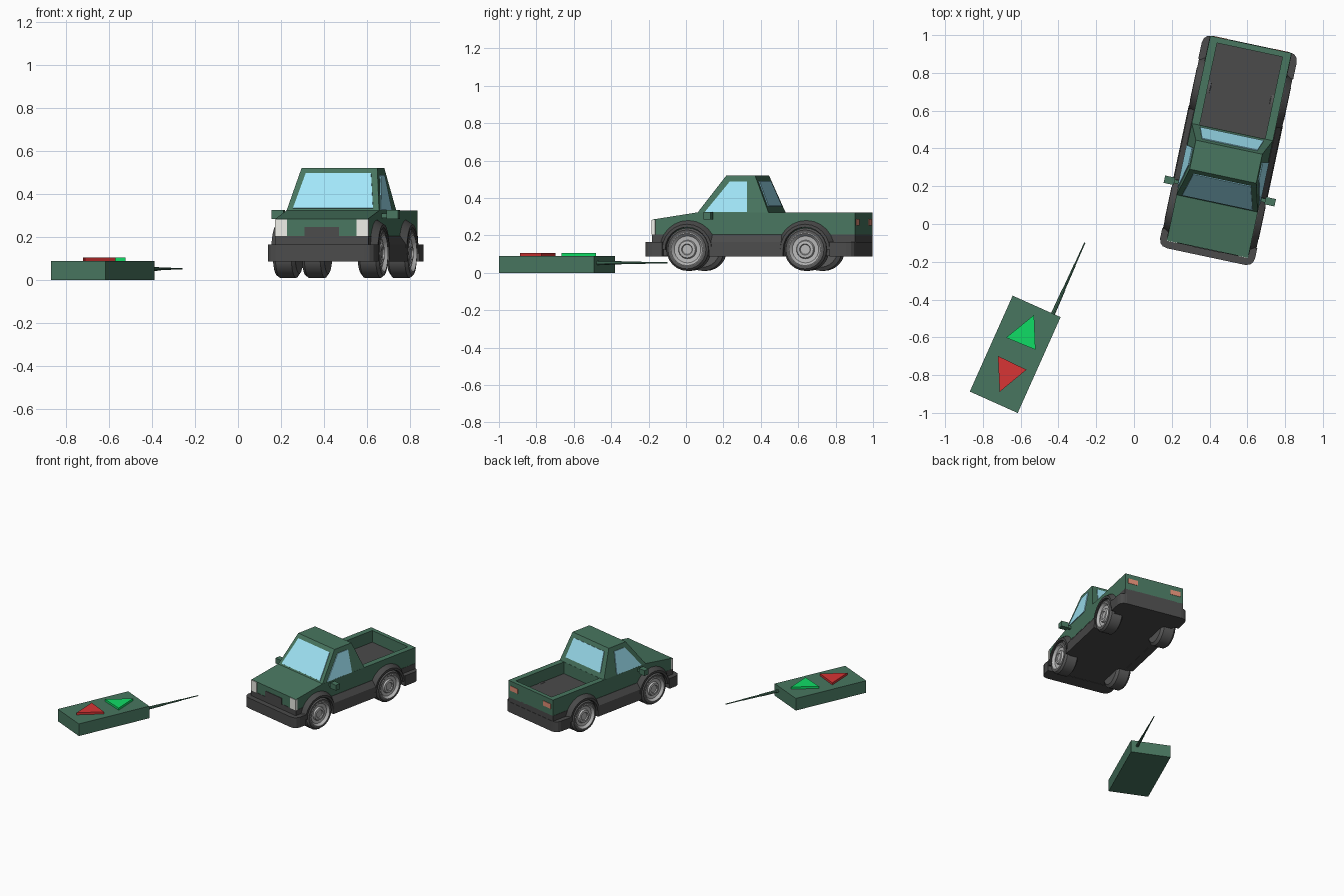
import bpy, bmesh
from math import radians, pi
from mathutils import Matrix, Vector

if "Cube" in bpy.data.objects:
    bpy.data.objects.remove(bpy.data.objects["Cube"])

def material(name, r, g, b):
    m = bpy.data.materials.new(name)
    m.diffuse_color = (r, g, b, 1)
    m.use_nodes = True
    m.node_tree.nodes["Principled BSDF"].inputs["Base Color"].default_value = m.diffuse_color
    return m

GREEN = material("dark_green", .065, .18, .115)
DARK = material("dark_grey", .07, .07, .07)
TYRE = material("tyre_grey", .10, .10, .10)
RIM = material("rim_grey", .48, .48, .48)
GLASS = material("light_blue_glass", .36, .80, .95)
WHITE = material("headlight_white", .85, .85, .80)
SALMON = material("tail_light", .75, .27, .18)
RED = material("button_red", .68, .035, .035)
LIME = material("button_green", .005, .72, .13)

def place(x, y, deg):
    return Matrix.Translation((x, y, 0)) @ Matrix.Rotation(radians(deg), 4, 'Z')

TRUCK = place(.50, .39, -12)
REMOTE = place(-.629, -.69, -24.1)

def finish(name, bm, mat, frame, smooth=False):
    bmesh.ops.recalc_face_normals(bm, faces=bm.faces)
    bm.transform(frame)
    me = bpy.data.meshes.new(name)
    bm.to_mesh(me)
    bm.free()
    me.materials.append(mat)
    if smooth:
        me.shade_smooth()
        me.set_sharp_from_angle(angle=radians(30))
    ob = bpy.data.objects.new(name, me)
    bpy.context.collection.objects.link(ob)
    return ob

def hull(name, pts, mat, frame=TRUCK):
    """Convex solid around the points."""
    bm = bmesh.new()
    for p in pts:
        bm.verts.new(p)
    bmesh.ops.convex_hull(bm, input=bm.verts)
    bmesh.ops.dissolve_limit(bm, angle_limit=.01, verts=bm.verts, edges=bm.edges)
    return finish(name, bm, mat, frame)

def box(name, x, y, z, mat, frame=TRUCK):
    return hull(name, [(a, b, c) for a in x for b in y for c in z], mat, frame)

def panel(name, pts, normal, mat):
    """Thin plate lying just proud of a face."""
    n = Vector(normal).normalized() * .005
    return hull(name, [Vector(p) + k * n for p in pts for k in (-1, 1)], mat)

def revolve(name, profile, mat, centre, angle=2 * pi, steps=24, closed=False):
    """Turn (radius, x) points about the x axis."""
    bm = bmesh.new()
    vs = [bm.verts.new((x, r, 0)) for r, x in profile]
    es = [bm.edges.new(p) for p in zip(vs, vs[1:])]
    if closed:
        es.append(bm.edges.new((vs[-1], vs[0])))
    bmesh.ops.spin(bm, geom=vs + es, axis=(1, 0, 0), cent=(0, 0, 0),
                   angle=angle, steps=steps)
    bmesh.ops.remove_doubles(bm, verts=bm.verts, dist=1e-5)
    if closed:
        bmesh.ops.holes_fill(bm, edges=bm.edges)
    return finish(name, bm, mat, TRUCK @ Matrix.Translation(centre), True)

# Lower body and hood
hull("hood_and_lower_body", [(u, v, z) for u in (-.22, .22) for v, z in
     ((-.535, .2), (-.535, .285), (-.29, .323), (.1, .323), (.1, .2))], GREEN)
box("chassis", (-.222, .222), (-.537, .573), (.09, .205), DARK)

# Cargo bed
box("bed_floor", (-.18, .18), (.1, .545), (.2, .236), DARK)
box("tailgate", (-.22, .22), (.543, .573), (.2, .323), GREEN)

# Cab
hull("cab", [(s * a, v, z) for s in (-1, 1) for a, v, z in
     ((.22, -.29, .32), (.18, -.14, .52), (.18, .017, .52), (.22, .1, .32))], GREEN)

def on_front(u, z):
    return (u, -.29 + .75 * (z - .32), z)

def on_rear(u, z):
    return (u, .1 - .415 * (z - .32), z)

panel("windshield", [on_front(s * u, z) for s in (-1, 1)
      for u, z in ((.19, .332), (.155, .495))], (0, -.2, .15), GLASS)
panel("rear_window", [on_rear(s * u, z) for s in (-1, 1)
      for u, z in ((.172, .355), (.15, .49))], (0, .2, .083), GLASS)

# Bumpers with rounded outer corners
def bumper(name, e, inner):
    pts = []
    for s in (-1, 1):
        plan = [(.257, inner), (.257, .53), (.25, .555), (.235, .569), (.21, .575)]
        pts += [(s * u, e * v, z) for u, v in plan for z in (.088, .165)]
    hull(name, pts, DARK)

bumper("front_bumper", -1, .475)
bumper("rear_bumper", 1, .44)
box("grille", (-.082, .082), (-.539, -.52), (.203, .248), DARK)

for s, side in ((-1, "left"), (1, "right")):
    # Side parts
    box(side + "_bed_rail", (s * .177, s * .22), (.09, .573), (.2, .323), GREEN)
    hull(side + "_sill", [(s * u, v, z) for v in (-.22, .185) for u, z in
         ((.2, .205), (.222, .205), (.25, .165), (.255, .088), (.2, .088))], DARK)
    panel(side + "_window", [(s * (.22 - .2 * (z - .32)), v, z) for v, z in
          ((-.248, .325), (-.119, .487), (-.025, .487), (-.018, .325))],
          (s, 0, .2), GLASS)
    box(side + "_mirror", (s * .245, s * .3), (-.24, -.2), (.285, .325), GREEN)
    box(side + "_mirror_arm", (s * .21, s * .25), (-.23, -.21), (.29, .31), GREEN)
    # Lights
    box(side + "_headlight", (s * .165, s * .222), (-.539, -.52), (.205, .283), WHITE)
    box(side + "_tail_light", (s * .125, s * .2), (.56, .576), (.252, .288), SALMON)
    # Wheels and arches
    for v, end in ((-.34, "front"), (.305, "rear")):
        tag = end + "_" + side
        c = (0, v, .125)
        revolve(tag + "_tyre", [(0, s * .148), (.095, s * .148), (.115, s * .163),
                (.115, s * .238), (.104, s * .252), (.088, s * .253), (.085, s * .235)],
                TYRE, c)
        revolve(tag + "_rim", [(.091, s * .252), (.086, s * .255), (.072, s * .238),
                (.05, s * .236), (.045, s * .248), (.03, s * .25), (.026, s * .243),
                (0, s * .243)], RIM, c)
        revolve(tag + "_wheel_arch", [(.119, s * .2), (.119, s * .253), (.135, s * .253),
                (.155, s * .222), (.155, s * .2)], DARK, c, pi, 12, True)

# Remote control
box("remote_case", (-.139, .139), (-.278, .278), (0, .09), GREEN, REMOTE)
for name, e, mat in (("forward_button", 1, LIME), ("reverse_button", -1, RED)):
    hull(name, [(u, e * v + .008, z) for z in (.085, .106) for u, v in
         ((.006, .223), (-.08, .053), (.088, .058))], mat, REMOTE)

# Telescopic antenna
for i, (v0, v1, r0, r1) in enumerate(((.26, .42, .011, .009), (.42, .56, .007, .006),
                                      (.56, .69, .0045, .0035))):
    bm = bmesh.new()
    bmesh.ops.create_cone(bm, cap_ends=True, segments=8, radius1=r0, radius2=r1,
                          depth=v1 - v0)
    bm.transform(Matrix.Translation((.095, (v0 + v1) / 2, .053))
                 @ Matrix.Rotation(-pi / 2, 4, 'X'))
    finish("antenna_section_%d" % (i + 1), bm, GREEN, REMOTE)
